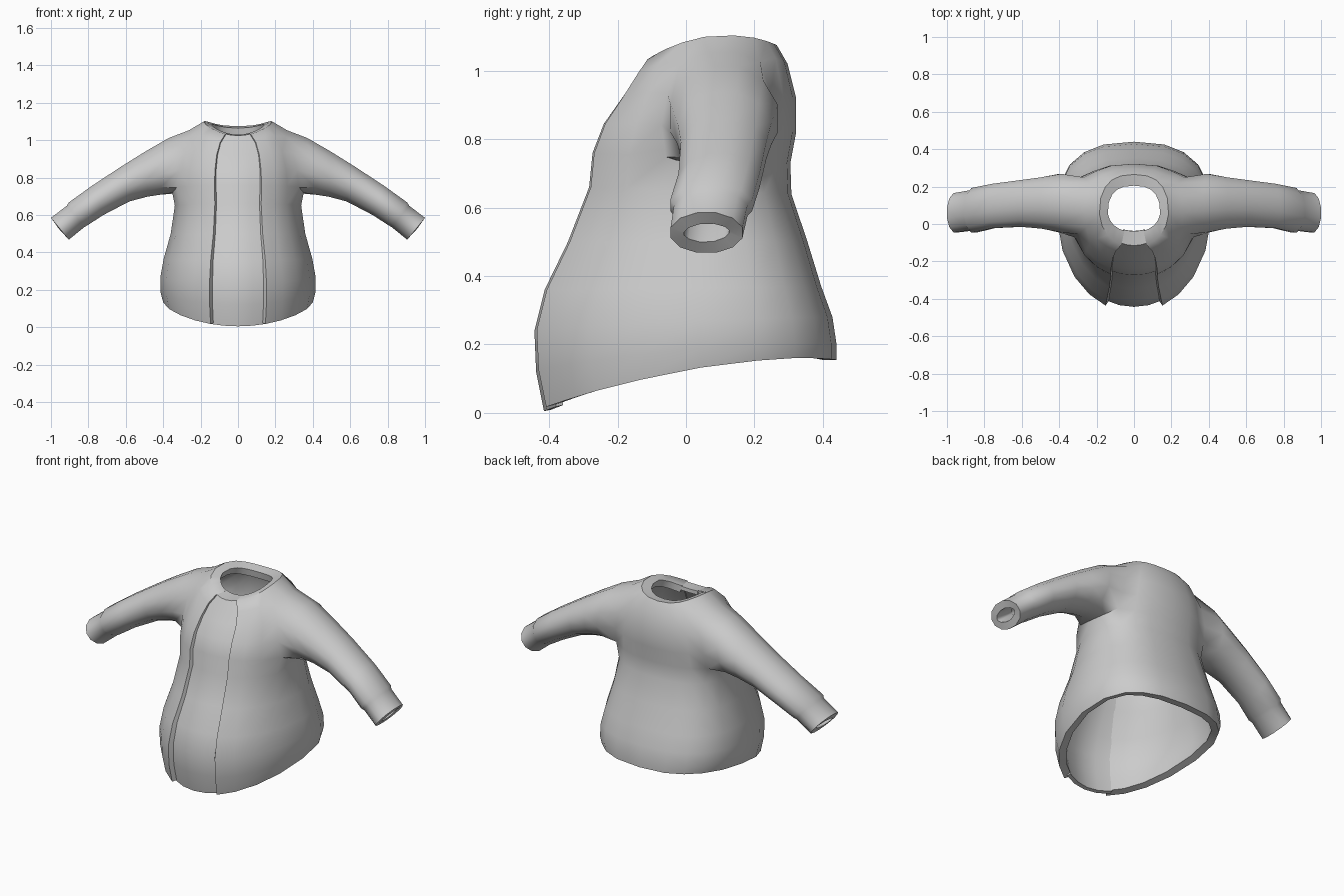
import bpy, bmesh, math

if "Cube" in bpy.data.objects:
    bpy.data.objects.remove(bpy.data.objects["Cube"])

cloth = bpy.data.materials.new("grey_cloth")
cloth.diffuse_color = (0.6, 0.6, 0.6, 1)
cloth.use_nodes = True
cloth.node_tree.nodes["Principled BSDF"].inputs["Base Color"].default_value = cloth.diffuse_color

# Body rows from hem to neck: front z, back z, side lift, half width, front y, back y
ROWS = [
    (.005, .155, .055, .400, -.415, .44),
    (.12, .20, .03, .415, -.438, .44),
    (.24, .28, .01, .415, -.443, .428),
    (.36, .37, 0, .398, -.413, .395),
    (.50, .50, 0, .360, -.345, .355),
    (.66, .64, 0, .338, -.283, .308),
    (.76, .73, 0, .345, -.273, .305),
    (.845, .82, .01, .335, -.240, .322),
    (.92, .92, .03, .310, -.187, .322),
    (.98, 1.02, .06, .260, -.145, .297),
    (1.025, 1.075, .05, .185, -.115, .265),
    (1.03, 1.065, .035, .140, -.038, .205),
]
ANGLES = [21.5, 35, 50, 67, 88, 108, 128, 145, 162, 180]
ARM_COLS, ARM_ROWS = (3, 6), (6, 9)

# Sleeve rings: top x, top z, bottom x, bottom z, front y, back y
SLEEVE = [
    (.37, 1.012, .42, .708, -.045, .268),
    (.50, .937, .485, .698, -.025, .25),
    (.62, .862, .58, .673, -.015, .235),
    (.78, .757, .72, .60, -.022, .215),
    (.905, .667, .805, .545, -.046, .193),
    (.915, .65, .822, .535, -.035, .18),
    (1.0, .585, .905, .468, -.045, .165),
]


def body_point(row, deg, bulge=1.0):
    """Point on the torso; 0 degrees is the front, 180 the back."""
    zf, zb, lift, w, yf, yb = row
    t = math.radians(deg)
    s, c = math.sin(t), math.cos(t)
    u = (1 - c) / 2
    z = zf + (zb - zf) * u + lift * s * s
    mid = .06
    if c > 0:                                   # tapering front
        x, y = w * s, mid - (mid - yf) * c * bulge
    else:                                       # fuller, squarer back
        x, y = w * max(s, 0) ** .8, mid + (yb - mid) * (-c) ** .8
    return (x, y, z)


def finish(bm, name, thickness):
    """Mirror the half, give the cloth thickness and shade it."""
    me = bpy.data.meshes.new(name)
    bm.to_mesh(me)
    bm.free()
    ob = bpy.data.objects.new(name, me)
    bpy.context.collection.objects.link(ob)
    me.materials.append(cloth)
    mir = ob.modifiers.new("mirror", 'MIRROR')
    mir.use_clip = True
    sol = ob.modifiers.new("thickness", 'SOLIDIFY')
    sol.thickness = thickness
    sol.offset = -1
    bpy.ops.object.select_all(action='DESELECT')
    ob.select_set(True)
    bpy.context.view_layer.objects.active = ob
    for m in ("mirror", "thickness"):
        bpy.ops.object.modifier_apply(modifier=m)
    bpy.ops.object.shade_smooth_by_angle(angle=math.radians(52))
    return ob


def grid_faces(bm, grid, skip=lambda r, c: False):
    for r in range(len(grid) - 1):
        for c in range(len(grid[0]) - 1):
            if not skip(r, c):
                bm.faces.new((grid[r][c], grid[r][c + 1],
                              grid[r + 1][c + 1], grid[r + 1][c]))


# Jacket shell with an armhole in the side
bm = bmesh.new()
grid = [[bm.verts.new(body_point(row, a, 1.06 if a < 60 else 1.03))
         for a in ANGLES] for row in ROWS]
for line in grid:
    line[-1].co.x = 0
(c0, c1), (r0, r1) = ARM_COLS, ARM_ROWS
grid_faces(bm, grid, lambda r, c: r0 <= r < r1 and c0 <= c < c1)

# Sleeve and cuff grown from the armhole
loop = [grid[r0][c] for c in range(c0, c1)]
loop += [grid[r][c1] for r in range(r0, r1)]
loop += [grid[r1][c] for c in range(c1, c0, -1)]
loop += [grid[r][c0] for r in range(r1, r0, -1)]
armhole = list(loop)
n = len(loop)
for xt, zt, xb, zb, yf, yb in SLEEVE:
    ring = []
    for i in range(n):
        a = math.radians((i - 1.5) * 360 / n)
        k, s = math.cos(a) / .966, math.sin(a) / .966
        ring.append(bm.verts.new(((xt + xb) / 2 + (xb - xt) / 2 * k,
                                  (yf + yb) / 2 + (yb - yf) / 2 * s,
                                  (zt + zb) / 2 + (zb - zt) / 2 * k)))
    for i in range(n):
        j = (i + 1) % n
        bm.faces.new((loop[i], loop[j], ring[j], ring[i]))
    loop = ring
for v in [v for v in bm.verts if not v.link_faces]:
    bm.verts.remove(v)

# Soften the join between body and sleeve
for _ in range(2):
    bmesh.ops.smooth_vert(bm, verts=armhole, factor=.5, use_axis_x=True,
                          use_axis_y=True, use_axis_z=True)
finish(bm, "jacket", .042)

# Front panel set back between the two front edges
bm = bmesh.new()
grid = [[bm.verts.new(body_point(row, a)) for a in (0, 11, 22.5)]
        for row in ROWS]
for line in grid:
    line[0].co.x = 0
grid_faces(bm, grid)
finish(bm, "front_panel", .022)
